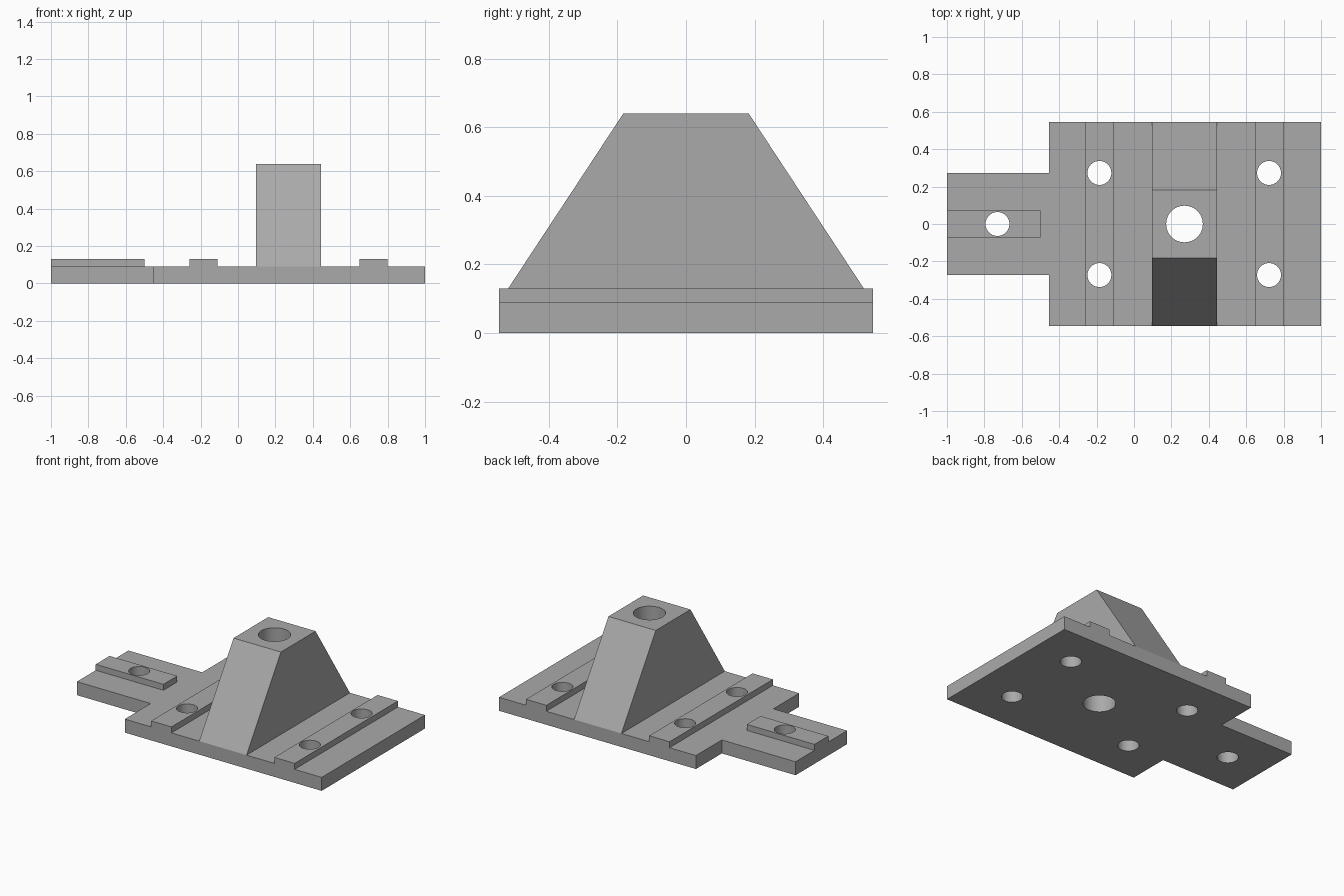
import bpy
import bmesh
from mathutils import Matrix, Vector

default = bpy.data.objects.get("Cube")
if default:
    bpy.data.objects.remove(default, do_unlink=True)

# Single plain grey
grey = bpy.data.materials.new("plain_grey")
grey.use_nodes = True
colour = (0.4, 0.4, 0.4, 1)
grey.diffuse_color = colour
grey.node_tree.nodes["Principled BSDF"].inputs["Base Color"].default_value = colour

PLATE_TOP, RAIL_TOP, TOWER_TOP = 0.09, 0.13, 0.64
HALF_DEPTH = 0.545


def finish(name, bm):
    bmesh.ops.recalc_face_normals(bm, faces=bm.faces)
    mesh = bpy.data.meshes.new(name)
    bm.to_mesh(mesh)
    bm.free()
    mesh.materials.append(grey)
    obj = bpy.data.objects.new(name, mesh)
    bpy.context.collection.objects.link(obj)
    return obj


def prism(name, outline, sweep):
    """Extrude a closed outline of 3D points along a sweep vector."""
    bm = bmesh.new()
    face = bm.faces.new([bm.verts.new(p) for p in outline])
    result = bmesh.ops.extrude_face_region(bm, geom=[face], use_keep_orig=True)
    moved = [g for g in result["geom"] if isinstance(g, bmesh.types.BMVert)]
    bmesh.ops.translate(bm, verts=moved, vec=Vector(sweep))
    return finish(name, bm)


def slab(name, x0, x1, half_y, z0, z1):
    outline = [(x0, -half_y, z0), (x1, -half_y, z0), (x1, half_y, z0), (x0, half_y, z0)]
    return prism(name, outline, (0, 0, z1 - z0))


# T-shaped base plate: wide body with a narrow tongue
half_plate = [(-1, 0.272), (-0.455, 0.272), (-0.455, HALF_DEPTH), (1, HALF_DEPTH)]
plan = half_plate + [(x, -y) for x, y in reversed(half_plate)]
parts = [prism("base_plate", [(x, y, 0) for x, y in plan], (0, 0, PLATE_TOP))]

# Raised rails on the body and the tongue
parts.append(slab("left_rail", 0.65, 0.80, HALF_DEPTH, PLATE_TOP, RAIL_TOP))
parts.append(slab("right_rail", -0.26, -0.11, HALF_DEPTH, PLATE_TOP, RAIL_TOP))
parts.append(slab("tongue_rail", -1, -0.5, 0.073, PLATE_TOP, RAIL_TOP))

# Tapered tower with a flat top
side = [(-HALF_DEPTH, PLATE_TOP), (HALF_DEPTH, PLATE_TOP),
        (0.183, TOWER_TOP), (-0.183, TOWER_TOP)]
parts.append(prism("tower", [(0.095, y, z) for y, z in side], (0.35, 0, 0)))

# Drill the screw holes and the central bore through every part
holes = [(x, y, 0.064) for x in (-0.185, 0.722) for y in (-0.273, 0.273)]
holes += [(-0.73, 0, 0.064), (0.27, 0, 0.098)]
bm = bmesh.new()
for x, y, r in holes:
    bmesh.ops.create_cone(bm, cap_ends=True, segments=40, radius1=r, radius2=r,
                          depth=3, matrix=Matrix.Translation((x, y, 0)))
drill = finish("drill_cutter", bm)
drill.hide_render = True

for part in parts:
    bpy.ops.object.select_all(action="DESELECT")
    part.select_set(True)
    bpy.context.view_layer.objects.active = part
    cut = part.modifiers.new("holes", "BOOLEAN")
    cut.operation = "DIFFERENCE"
    cut.solver = "EXACT"
    cut.object = drill
    bpy.ops.object.modifier_apply(modifier=cut.name)
    bpy.ops.object.shade_smooth_by_angle()

bpy.data.objects.remove(drill, do_unlink=True)
